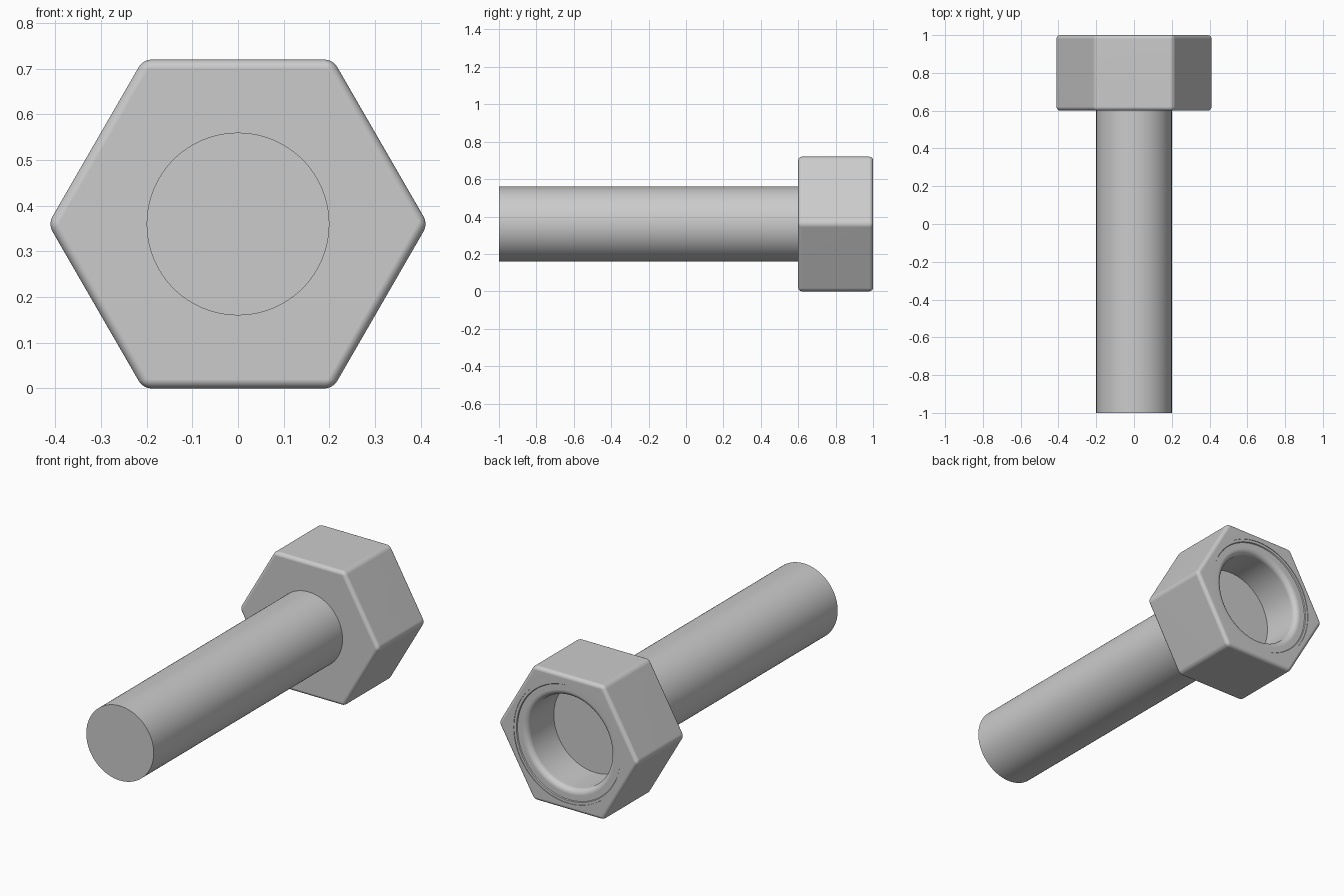
import bpy, math
from mathutils import Matrix

cube = bpy.data.objects.get("Cube")
if cube:
    bpy.data.objects.remove(cube, do_unlink=True)

AXIS_Z = 0.36            # height of the bolt axis
SHAFT_R = 0.20
HEX_R = 0.36 / math.cos(math.pi / 6)

steel = bpy.data.materials.new("light_grey")
steel.use_nodes = True
GREY = (0.6, 0.6, 0.6, 1)
steel.diffuse_color = GREY
steel.node_tree.nodes["Principled BSDF"].inputs["Base Color"].default_value = GREY


def rod(name, radius, y0, y1, sides, turn=0.0):
    """Prism or cylinder lying along y."""
    bpy.ops.mesh.primitive_cylinder_add(vertices=sides, radius=radius, depth=y1 - y0)
    ob = bpy.context.object
    ob.name = name
    ob.data.transform(Matrix.Translation((0, (y0 + y1) / 2, AXIS_Z))
                      @ Matrix.Rotation(math.pi / 2, 4, 'X')
                      @ Matrix.Rotation(turn, 4, 'Z'))
    ob.data.materials.append(steel)
    return ob


def lathe(name, profile, sides):
    """Closed solid turned around the bolt axis from (radius, y) points."""
    verts, faces = [], []
    for r, y in profile:
        for i in range(sides):
            a = 2 * math.pi * i / sides
            verts.append((r * math.cos(a), y, AXIS_Z + r * math.sin(a)))
    for k in range(len(profile) - 1):
        for i in range(sides):
            j = (i + 1) % sides
            faces.append((k * sides + i, k * sides + j,
                          (k + 1) * sides + j, (k + 1) * sides + i))
    last = (len(profile) - 1) * sides
    faces.append(tuple(reversed(range(sides))))
    faces.append(tuple(range(last, last + sides)))
    me = bpy.data.meshes.new(name)
    me.from_pydata(verts, [], faces)
    me.materials.append(steel)
    ob = bpy.data.objects.new(name, me)
    bpy.context.collection.objects.link(ob)
    bpy.context.view_layer.objects.active = ob
    bpy.ops.object.select_all(action='DESELECT')
    ob.select_set(True)
    bpy.ops.object.mode_set(mode='EDIT')
    bpy.ops.mesh.select_all(action='SELECT')
    bpy.ops.mesh.normals_make_consistent(inside=False)
    bpy.ops.object.mode_set(mode='OBJECT')
    return ob


def smooth(ob):
    bpy.ops.object.select_all(action='DESELECT')
    ob.select_set(True)
    bpy.context.view_layer.objects.active = ob
    bpy.ops.object.shade_smooth_by_angle(angle=math.radians(30))


# Shaft
shaft = rod("shaft", SHAFT_R, -1.0, 0.65, 96)
smooth(shaft)

# Hexagonal head with rounded edges
head = rod("hex_head", HEX_R, 0.6, 1.0, 6, math.pi / 2)
bevel = head.modifiers.new("rounded_edges", 'BEVEL')
bevel.width = 0.02
bevel.segments = 5

# Socket: shallow ring step, rounded lip, straight bore with flat floor
BORE_R, LIP = 0.245, 0.03
profile = [(BORE_R, 0.77)]
for i in range(7):
    a = math.pi / 2 * i / 6
    profile.append((BORE_R + LIP * (1 - math.cos(a)), 0.962 + LIP * math.sin(a)))
profile += [(0.305, 0.992), (0.308, 0.997), (0.322, 0.997), (0.322, 1.05)]
cutter = lathe("socket_cutter", profile, 96)
cutter.hide_render = True
cut = head.modifiers.new("socket", 'BOOLEAN')
cut.operation = 'DIFFERENCE'
cut.solver = 'EXACT'
cut.object = cutter

# Bake the modifiers, then keep the flats crisp
bpy.ops.object.select_all(action='DESELECT')
head.select_set(True)
bpy.context.view_layer.objects.active = head
for name in ("rounded_edges", "socket"):
    bpy.ops.object.modifier_apply(modifier=name)
bpy.data.objects.remove(cutter, do_unlink=True)
smooth(head)
weights = head.modifiers.new("flat_normals", 'WEIGHTED_NORMAL')
weights.keep_sharp = True
